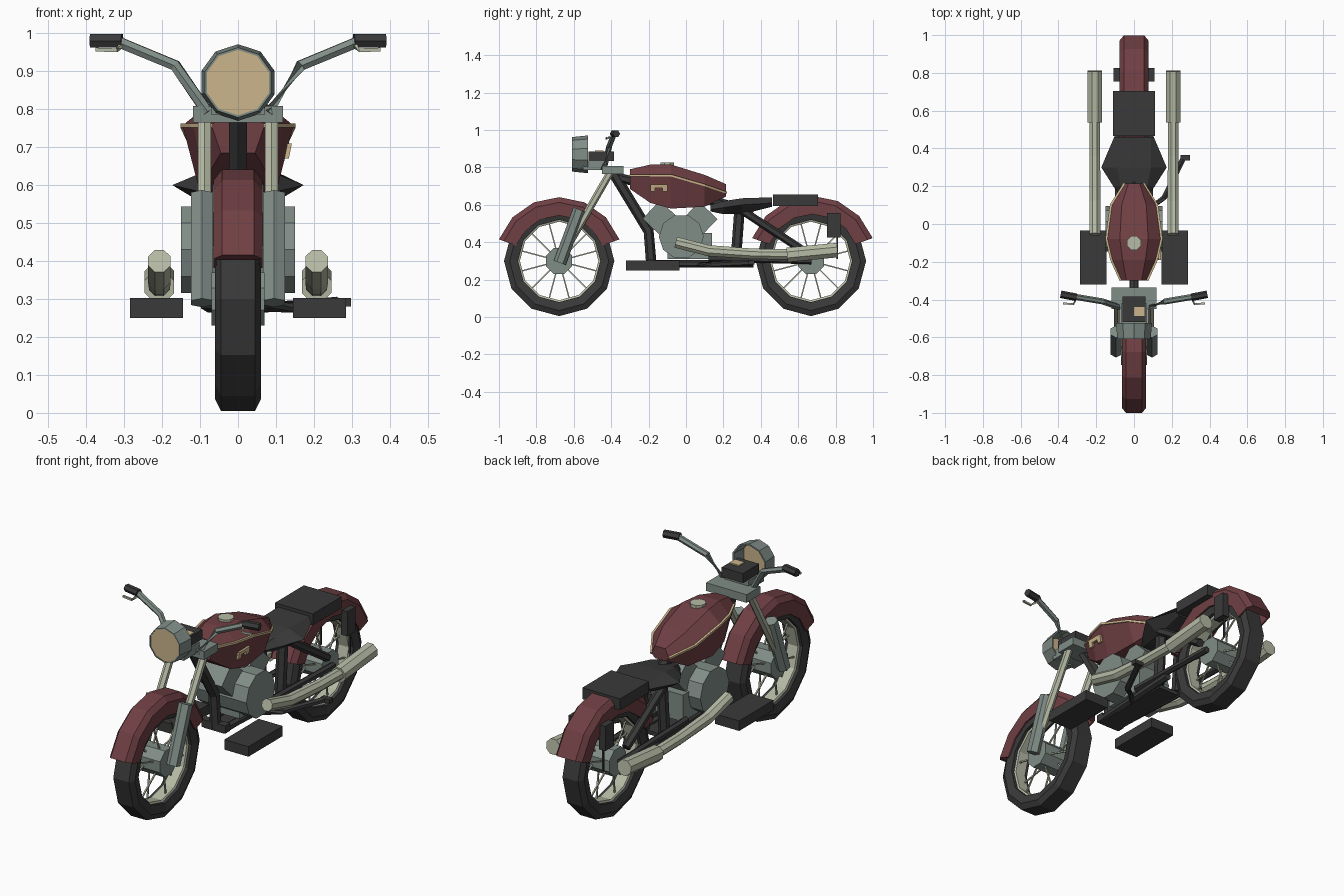
import bpy, bmesh, math
from mathutils import Vector

cube = bpy.data.objects.get("Cube")
if cube:
    bpy.data.objects.remove(cube, do_unlink=True)


def material(name, rgb):
    m = bpy.data.materials.new(name)
    m.use_nodes = True
    m.diffuse_color = (*rgb, 1)
    m.node_tree.nodes["Principled BSDF"].inputs["Base Color"].default_value = (*rgb, 1)
    return m


RED = material("dark red paint", (0.16, 0.05, 0.057))
BLACK = material("black", (0.042, 0.042, 0.042))
GREY = material("grey metal", (0.22, 0.27, 0.245))
PALE = material("pale metal", (0.47, 0.50, 0.38))
CREAM = material("cream", (0.60, 0.46, 0.26))


def loft(name, rings, mat, closed=False, caps=True):
    """Skin a list of equal rings of points."""
    bm = bmesh.new()
    rows = [[bm.verts.new(p) for p in ring] for ring in rings]
    n = len(rows[0])
    for i in range(len(rows) if closed else len(rows) - 1):
        a, b = rows[i], rows[(i + 1) % len(rows)]
        for j in range(n):
            k = (j + 1) % n
            bm.faces.new((a[j], a[k], b[k], b[j]))
    if caps and not closed:
        bm.faces.new(rows[0])
        bm.faces.new(rows[-1])
    bmesh.ops.recalc_face_normals(bm, faces=bm.faces)
    mesh = bpy.data.meshes.new(name)
    bm.to_mesh(mesh)
    bm.free()
    mesh.materials.append(mat)
    ob = bpy.data.objects.new(name, mesh)
    bpy.context.collection.objects.link(ob)
    return ob


def tube(name, pts, radius, mat, sides=6, turn=0.5):
    """Faceted tube along a path; radius may be one value or one per point."""
    pts = [Vector(p) for p in pts]
    radii = radius if isinstance(radius, (list, tuple)) else [radius] * len(pts)
    rings = []
    for i, p in enumerate(pts):
        t = (pts[min(i + 1, len(pts) - 1)] - pts[max(i - 1, 0)]).normalized()
        ref = Vector((1, 0, 0)) if abs(t.x) < 0.7 else Vector((0, 0, 1))
        v = t.cross(ref).normalized()
        u = v.cross(t)
        angles = [2 * math.pi * (j + turn) / sides for j in range(sides)]
        rings.append([p + radii[i] * (u * math.cos(a) + v * math.sin(a)) for a in angles])
    return loft(name, rings, mat)


def box(name, lo, hi, mat):
    rings = [[(lo[0], lo[1], z), (hi[0], lo[1], z), (hi[0], hi[1], z), (lo[0], hi[1], z)]
             for z in (lo[2], hi[2])]
    return loft(name, rings, mat)


def sweep(name, profile, cy, cz, mat, start=0, end=360, steps=12):
    """Turn an (x, radius) profile about a wheel axle."""
    full = end - start == 360
    rings = []
    for i in range(steps if full else steps + 1):
        a = math.radians(start + (end - start) * i / steps)
        rings.append([(x, cy + r * math.cos(a), cz + r * math.sin(a)) for x, r in profile])
    return loft(name, rings, mat, closed=full)


# Wheels and fenders
TYRE = [(-0.045, 0.295), (0.045, 0.295), (0.06, 0.265), (0.05, 0.22), (-0.05, 0.22), (-0.06, 0.265)]
RIM = [(-0.035, 0.222), (0.035, 0.222), (0.03, 0.21), (-0.03, 0.21)]
for end, cy, w in (("front", -0.678, 0.064), ("rear", 0.668, 0.076)):
    sweep(end + "_tyre", TYRE, cy, 0.3, BLACK)
    sweep(end + "_rim", RIM, cy, 0.3, PALE)
    tube(end + "_hub", [(-0.07, cy, 0.3), (0.07, cy, 0.3)], 0.075, GREY, 8)
    for i in range(12):
        a = math.radians(30 * i + 15)
        s = 0.03 if i % 2 else -0.03
        c, d = math.cos(a), math.sin(a)
        tube(end + "_spoke", [(s, cy + 0.06 * c, 0.3 + 0.06 * d),
                              (s / 2, cy + 0.215 * c, 0.3 + 0.215 * d)], 0.005, PALE, 4)
    t, crown = w - 0.008, w - 0.022
    shell = [(-w, 0.245), (-w, 0.315), (-crown, 0.343), (crown, 0.343), (w, 0.315), (w, 0.245),
             (t, 0.245), (t, 0.306), (-t, 0.306), (-t, 0.245)]
    sweep(end + "_fender", shell, cy + (0.008 if cy > 0 else 0), 0.305 if cy > 0 else 0.298,
          RED, 20, 160, 6)

# Fuel tank: y, then z and half width at belly, edge and top
STATIONS = [(-0.30, 0.685, 0.757, 0.79, 0.045, 0.07, 0.04),
            (-0.19, 0.61, 0.757, 0.815, 0.09, 0.12, 0.06),
            (-0.08, 0.58, 0.757, 0.815, 0.10, 0.146, 0.075),
            (0.10, 0.59, 0.705, 0.76, 0.085, 0.122, 0.065),
            (0.215, 0.645, 0.665, 0.71, 0.03, 0.05, 0.03)]
loft("fuel_tank", [[(-b, y, zb), (b, y, zb), (m, y, zm), (t, y, zt), (-t, y, zt), (-m, y, zm)]
                   for y, zb, zm, zt, b, m, t in STATIONS], RED)
for s in (-1, 1):
    tube("tank_stripe", [(s * m, y, zm) for y, zb, zm, zt, b, m, t in STATIONS], 0.008, CREAM, 4)
tube("filler_cap", [(0, -0.1, 0.80), (0, -0.1, 0.827)], 0.04, PALE, 8)
# Plain plate with a notch on the left of the tank
for y0, y1, z0 in ((-0.19, -0.10, 0.69), (-0.19, -0.165, 0.67), (-0.125, -0.10, 0.67)):
    slope = lambda z: 0.108 + (z - 0.60) * 0.2
    loft("tank_plate", [[(slope(z), y0, z), (slope(z) + 0.012, y0, z), (slope(z) + 0.012, y1, z),
                         (slope(z), y1, z)] for z in (z0, 0.71)], CREAM)

# Saddle and pillion pad: y, z low, z edge, z top, half width edge and top
SADDLE = [(0.13, 0.565, 0.575, 0.60, 0.06, 0.05),
          (0.20, 0.55, 0.585, 0.62, 0.11, 0.07),
          (0.30, 0.55, 0.60, 0.635, 0.173, 0.09),
          (0.46, 0.59, 0.61, 0.64, 0.105, 0.09)]
loft("saddle", [[(-t, y, zl), (t, y, zl), (e, y, ze), (t, y, zt), (-t, y, zt), (-e, y, ze)]
                for y, zl, ze, zt, e, t in SADDLE], BLACK)
box("pillion_pad", (-0.11, 0.465, 0.595), (0.11, 0.705, 0.655), BLACK)

# Engine
tube("crankcase", [(-0.15, -0.025, 0.43), (0.15, -0.025, 0.43)], 0.12, GREY, 10)
box("gearbox", (-0.08, -0.1, 0.31), (0.08, 0.14, 0.45), GREY)
for name, top in (("front_cylinder", (0, -0.185, 0.575)), ("rear_cylinder", (0, 0.12, 0.57))):
    tube(name, [(0, -0.025, 0.42), top], 0.095, GREY, 4)

# Frame
tube("down_tube", [(0, -0.40, 0.79), (0, -0.2, 0.46), (0, -0.185, 0.28)], 0.028, BLACK)
tube("backbone", [(0, -0.38, 0.75), (0, 0.15, 0.62), (0, 0.36, 0.56)], 0.025, BLACK)
box("cross_member", (-0.07, -0.205, 0.27), (0.07, -0.165, 0.31), BLACK)
box("engine_cradle", (-0.06, -0.2, 0.265), (0.06, 0.27, 0.285), BLACK)

# Handlebar mount, headlight and gauge box
box("fork_clamp", (-0.118, -0.45, 0.765), (0.118, -0.335, 0.808), GREY)
box("headlight_bracket", (-0.07, -0.55, 0.785), (0.07, -0.42, 0.835), GREY)
box("gauge_box", (-0.062, -0.52, 0.835), (0.062, -0.385, 0.885), BLACK)
box("gauge_face", (0.0, -0.487, 0.883), (0.055, -0.44, 0.891), CREAM)


def ring(y, r):
    return [(r * math.sin(math.radians(36 * i)), y, 0.87 + r * math.cos(math.radians(36 * i)))
            for i in range(10)]


loft("headlight_shell", [ring(-0.61, 0.092), ring(-0.525, 0.101), ring(-0.525, 0.093),
                         ring(-0.61, 0.086)], GREY, closed=True)
loft("headlight_lens", [ring(-0.608, 0.087), ring(-0.60, 0.087)], CREAM)

for s, side in ((-1, "right_"), (1, "left_")):
    # Front fork
    tube(side + "fork_lower", [(s * 0.095, -0.675, 0.29), (s * 0.095, -0.57, 0.575)],
         0.034, GREY, 6)
    tube(side + "fork_upper", [(s * 0.088, -0.655, 0.34), (s * 0.088, -0.395, 0.79)],
         0.02, PALE, 6)
    # Handlebar, grip and lever
    tube(side + "handlebar", [(s * 0.08, -0.44, 0.79), (s * 0.165, -0.41, 0.915),
                              (s * 0.315, -0.385, 0.977)], 0.016, GREY)
    tube(side + "grip", [(s * 0.305, -0.388, 0.98), (s * 0.388, -0.372, 0.98)], 0.02, BLACK)
    tube(side + "lever", [(s * 0.31, -0.40, 0.965), (s * 0.32, -0.425, 0.955),
                          (s * 0.375, -0.42, 0.957)], 0.007, PALE, 4)
    # Exhaust
    tube(side + "exhaust_pipe", [(s * 0.207, -0.055, 0.40), (s * 0.207, 0.12, 0.355),
                                 (s * 0.207, 0.36, 0.338), (s * 0.207, 0.55, 0.335)],
         [0.032, 0.032, 0.03, 0.03], PALE, 8)
    tube(side + "muffler", [(s * 0.207, 0.54, 0.332), (s * 0.207, 0.81, 0.358)], 0.042, PALE, 8)
    # Footboard
    box(side + "footboard", (min(s * 0.145, s * 0.285), -0.32, 0.25),
        (max(s * 0.145, s * 0.285), -0.035, 0.303), BLACK)
    # Rails, seat post and rear stays
    tube(side + "lower_rail", [(s * 0.05, -0.19, 0.285), (s * 0.08, 0.36, 0.285)], 0.02, BLACK)
    tube(side + "seat_post", [(s * 0.06, 0.265, 0.285), (s * 0.06, 0.285, 0.56)], 0.028, BLACK)
    tube(side + "rear_stay", [(s * 0.085, 0.30, 0.57), (s * 0.085, 0.62, 0.36)], 0.022, BLACK)
    tube(side + "swing_arm", [(s * 0.085, 0.12, 0.315), (s * 0.085, 0.67, 0.30)], 0.018, BLACK)
    # Rear side box with its thin post
    box(side + "tail_box", (min(s * 0.07, s * 0.108), 0.755, 0.425),
        (max(s * 0.07, s * 0.108), 0.825, 0.555), BLACK)
    tube(side + "tail_post", [(s * 0.085, 0.808, 0.31), (s * 0.085, 0.808, 0.43)], 0.006, BLACK, 4)

# Kickstand on the left
tube("kickstand", [(0.06, 0.06, 0.28), (0.16, 0.14, 0.28), (0.26, 0.345, 0.29)], 0.016, BLACK)
box("kickstand_foot", (0.245, 0.335, 0.28), (0.297, 0.365, 0.302), BLACK)
